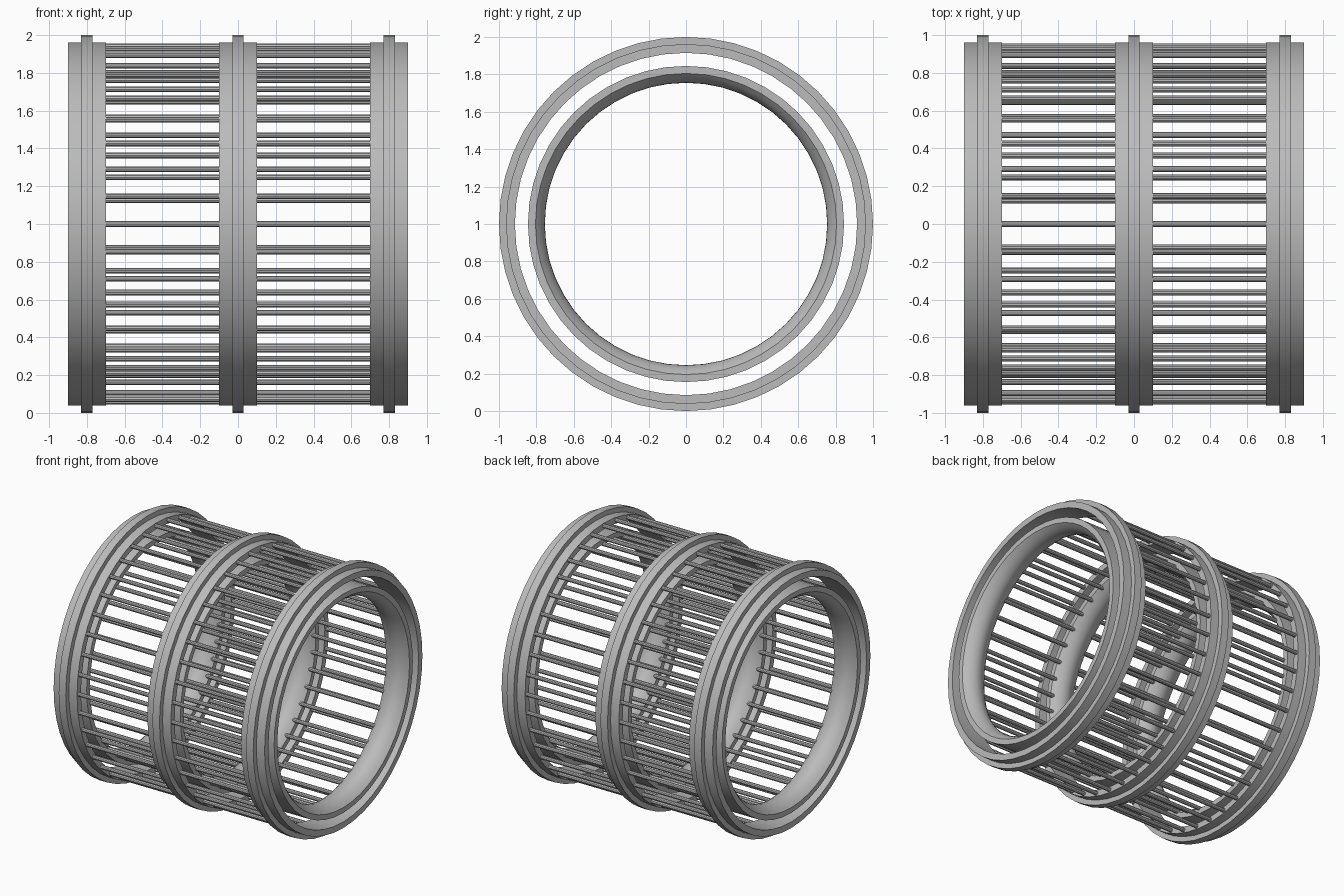
import bpy, bmesh, math

cube = bpy.data.objects.get("Cube")
if cube:
    bpy.data.objects.remove(cube, do_unlink=True)

SEGMENTS = 48
ROD_COUNT = 40
HALF = 0.1          # half width of every ring

steel = bpy.data.materials.new("grey_steel")
steel.use_nodes = True
grey = (0.5, 0.5, 0.5, 1)
steel.diffuse_color = grey
steel.node_tree.nodes["Principled BSDF"].inputs["Base Color"].default_value = grey


def finish(name, bm):
    """Turn a bmesh into a shaded object with the steel material."""
    bmesh.ops.recalc_face_normals(bm, faces=bm.faces)
    mesh = bpy.data.meshes.new(name)
    bm.to_mesh(mesh)
    bm.free()
    mesh.materials.append(steel)
    obj = bpy.data.objects.new(name, mesh)
    bpy.context.collection.objects.link(obj)
    bpy.ops.object.select_all(action='DESELECT')
    obj.select_set(True)
    bpy.context.view_layer.objects.active = obj
    bpy.ops.object.shade_smooth_by_angle(angle=math.radians(30))
    return obj


def lathe(name, profile, x0):
    """Revolve a closed (x, radius) profile about the long axis."""
    bm = bmesh.new()
    loops = []
    for i in range(SEGMENTS):
        a = 2 * math.pi * i / SEGMENTS
        loops.append([bm.verts.new((x0 + x, r * math.cos(a), 1 + r * math.sin(a)))
                      for x, r in profile])
    n = len(profile)
    for i in range(SEGMENTS):
        p, q = loops[i], loops[(i + 1) % SEGMENTS]
        for j in range(n):
            k = (j + 1) % n
            bm.faces.new((p[j], p[k], q[k], q[j]))
    return finish(name, bm)


def rods(name, radius, thickness, half_length, sides=10):
    """A circle of thin rods lying along the long axis."""
    bm = bmesh.new()
    for i in range(ROD_COUNT):
        a = 2 * math.pi * i / ROD_COUNT
        cy, cz = radius * math.cos(a), 1 + radius * math.sin(a)
        ends = []
        for x in (-half_length, half_length):
            ends.append([bm.verts.new((x, cy + thickness * math.cos(t), cz + thickness * math.sin(t)))
                         for t in (2 * math.pi * s / sides for s in range(sides))])
            bm.faces.new(ends[-1])
        for s in range(sides):
            t = (s + 1) % sides
            bm.faces.new((ends[0][s], ends[0][t], ends[1][t], ends[1][s]))
    return finish(name, bm)


# Outer ring: flat band with a raised ridge around its middle
RIDGE = 0.03
outer = [(-HALF, 0.915), (HALF, 0.915), (HALF, 0.962), (RIDGE, 0.962),
         (RIDGE, 1.0), (-RIDGE, 1.0), (-RIDGE, 0.962), (-HALF, 0.962)]

# Inner ring: flat outside, gently bulging towards the axis
STEPS = 10
inner = [(HALF, 0.845), (-HALF, 0.845)]
for i in range(STEPS + 1):
    u = -1 + 2 * i / STEPS
    inner.append((u * HALF, 0.755 + 0.05 * u * u))

for label, x in (("right", -0.8), ("middle", 0.0), ("left", 0.8)):
    lathe(label + "_outer_ring", outer, x)
    lathe(label + "_inner_ring", inner, x)

# Rods joining the rings
rods("outer_rods", 0.94, 0.016, 0.8)
rods("inner_rods", 0.80, 0.016, 0.8)
